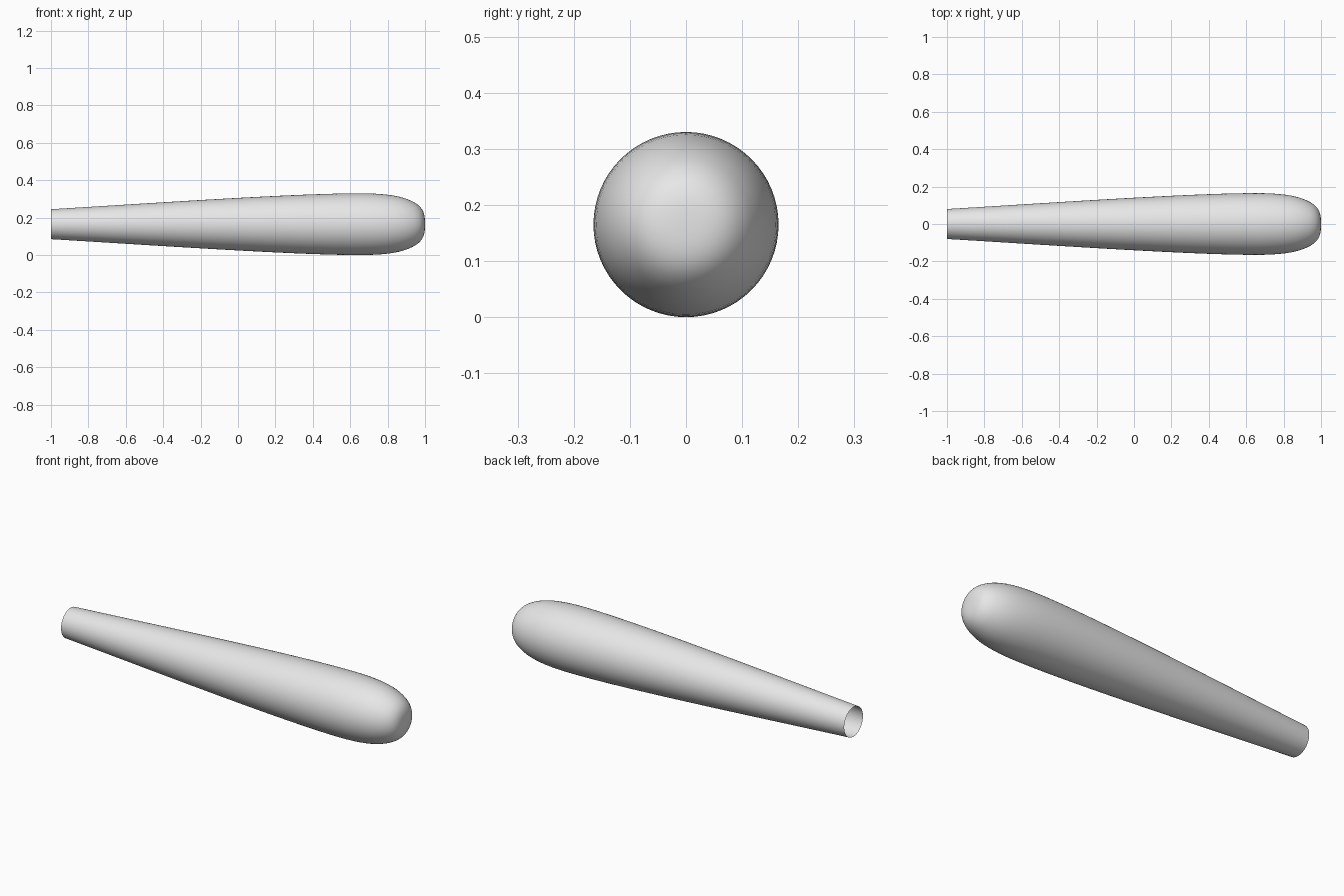
import bpy, bmesh, math
from mathutils import Vector, Matrix
from mathutils.geometry import interpolate_bezier

cube = bpy.data.objects.get("Cube")
if cube:
    bpy.data.objects.remove(cube, do_unlink=True)

RADIUS = 0.165
SIDES = 64

# Light grey finish
grey = bpy.data.materials.new("light_grey")
grey.use_nodes = True
grey.diffuse_color = (0.8, 0.8, 0.8, 1)
grey.node_tree.nodes["Principled BSDF"].inputs["Base Color"].default_value = grey.diffuse_color

# Profile as (x, radius): long taper, shoulder, rounded tip
segments = [
    ((-1, 0.08), (-0.45, 0.113), (0.3, RADIUS), (0.65, RADIUS), 20),
    ((0.65, RADIUS), (0.83, RADIUS), (0.9, 0.142), (0.95, 0.112), 12),
    ((0.95, 0.112), (0.995, 0.082), (1, 0.05), (1, 0), 12),
]
profile = []
for a, b, c, d, count in segments:
    points = interpolate_bezier(*[Vector((x, 0, r)) for x, r in (a, b, c, d)], count)
    profile += points if not profile else points[1:]

# Handle shell: profile turned about the long axis, open at the narrow end
bm = bmesh.new()
verts = [bm.verts.new(p) for p in profile]
edges = [bm.edges.new(pair) for pair in zip(verts, verts[1:])]
bmesh.ops.spin(bm, geom=verts + edges, cent=(0, 0, 0), axis=(1, 0, 0),
               angle=math.tau, steps=SIDES, use_duplicate=False)
bmesh.ops.remove_doubles(bm, verts=bm.verts, dist=0.0001)
bmesh.ops.recalc_face_normals(bm, faces=bm.faces)
if sum(f.normal.dot(f.calc_center_median() * Vector((0, 1, 1))) for f in bm.faces) < 0:
    bmesh.ops.reverse_faces(bm, faces=bm.faces)
bmesh.ops.transform(bm, matrix=Matrix.Translation((0, 0, RADIUS)), verts=bm.verts)
for f in bm.faces:
    f.smooth = True

mesh = bpy.data.meshes.new("tapered_handle")
bm.to_mesh(mesh)
bm.free()
mesh.materials.append(grey)
handle = bpy.data.objects.new("tapered_handle", mesh)
bpy.context.collection.objects.link(handle)
